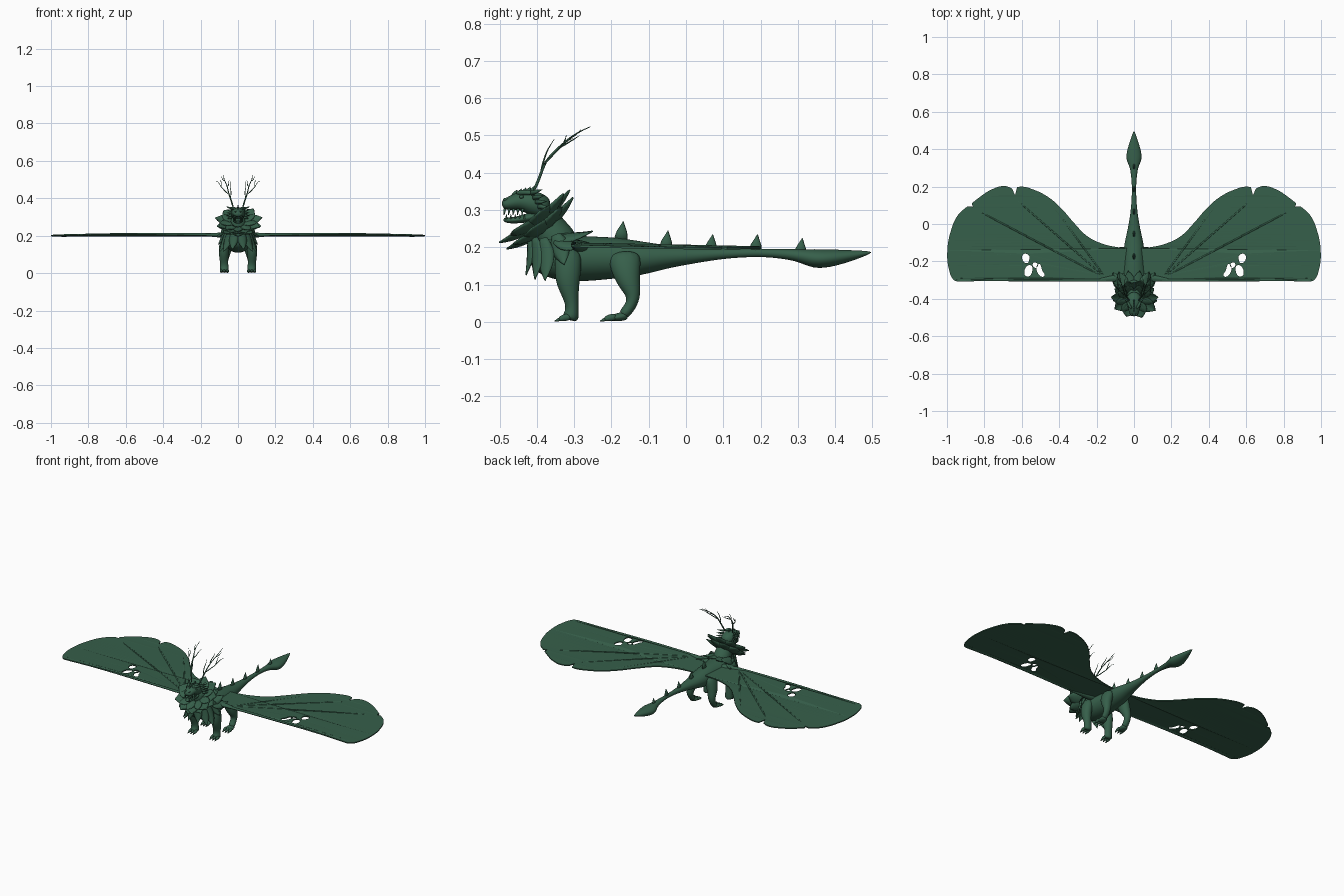
import bpy, bmesh, random
from math import sin, cos, pi
from mathutils import Vector

random.seed(4)
if "Cube" in bpy.data.objects:
    bpy.data.objects.remove(bpy.data.objects["Cube"])

green = bpy.data.materials.new("deep_green")
green.use_nodes = True
green.diffuse_color = (0.037, 0.115, 0.069, 1)
green.node_tree.nodes["Principled BSDF"].inputs["Base Color"].default_value = green.diffuse_color


def add(name, mesh, mirror=False, smooth=True, subdiv=0, solid=0):
    ob = bpy.data.objects.new(name, mesh)
    bpy.context.scene.collection.objects.link(ob)
    mesh.materials.clear()
    mesh.materials.append(green)
    for p in mesh.polygons:
        p.use_smooth = smooth
    if solid:
        ob.modifiers.new("thickness", "SOLIDIFY").thickness = solid
    if mirror:
        ob.modifiers.new("mirror", "MIRROR").use_mirror_merge = False
    if subdiv:
        m = ob.modifiers.new("smooth", "SUBSURF")
        m.levels = m.render_levels = subdiv
    return ob


def tube(name, stations, sides=12, mirror=False, subdiv=2):
    """Loft of ellipses; each station is x, y, z, side radius, depth radius."""
    bm = bmesh.new()
    pts = [Vector(s[:3]) for s in stations]
    rings = []
    for i, s in enumerate(stations):
        t = (pts[min(i + 1, len(pts) - 1)] - pts[max(i - 1, 0)]).normalized()
        ref = Vector((0, 1, 0)) if abs(t.x) > 0.9 else Vector((1, 0, 0))
        a = (ref - t * ref.dot(t)).normalized()
        b = t.cross(a)
        rings.append([bm.verts.new(pts[i] + a * s[3] * cos(k * 2 * pi / sides)
                                   + b * s[4] * sin(k * 2 * pi / sides)) for k in range(sides)])
    for r, q in zip(rings, rings[1:]):
        for k in range(sides):
            j = (k + 1) % sides
            bm.faces.new((r[k], r[j], q[j], q[k]))
    bm.faces.new(rings[0][::-1])
    bm.faces.new(rings[-1])
    bmesh.ops.recalc_face_normals(bm, faces=bm.faces)
    me = bpy.data.meshes.new(name)
    bm.to_mesh(me)
    bm.free()
    return add(name, me, mirror, True, subdiv)


def spike(name, base, tip, rx, ry, mirror=False):
    base, tip = Vector(base), Vector(tip)
    mid = base.lerp(tip, 0.45)
    return tube(name, [(*base, rx, ry), (*mid, rx * 0.75, ry * 0.75), (*tip, 0.0006, 0.0006)],
                8, mirror, 0)


def leaf(name, base, along, normal, length, width, curl=0.2, cup=0.4, mirror=False):
    """Pointed cupped leaf."""
    base, d, n = Vector(base), Vector(along).normalized(), Vector(normal)
    n = (n - d * n.dot(d)).normalized()
    side = d.cross(n)
    bm = bmesh.new()
    rows = []
    for i in range(8):
        s = i / 7
        w = width * sin(pi * (0.15 + 0.85 * s)) + 0.0005
        rows.append([bm.verts.new(base + d * s * length + side * c * w
                                  + n * (curl * s * s * length + cup * c * c * w))
                     for c in (-1, -0.5, 0, 0.5, 1)])
    for r, q in zip(rows, rows[1:]):
        for k in range(4):
            bm.faces.new((r[k], r[k + 1], q[k + 1], q[k]))
    me = bpy.data.meshes.new(name)
    bm.to_mesh(me)
    bm.free()
    return add(name, me, mirror, solid=0.004)


# Body and tail in one sweep
tube("body_and_tail", [(0, *s) for s in (
    (-.42, .19, .03, .03), (-.39, .185, .06, .056), (-.34, .175, .076, .066), (-.28, .168, .072, .062),
    (-.2, .172, .06, .058), (-.12, .17, .056, .047), (-.05, .175, .039, .031), (.02, .178, .025, .022),
    (.1, .183, .014, .013), (.2, .186, .01, .01), (.27, .182, .017, .014), (.31, .177, .024, .018),
    (.35, .167, .048, .029), (.42, .174, .031, .02), (.5, .187, .002, .003))], 16)
for i, top in enumerate((.27, .245, .235, .235, .225)):
    y = -0.17 + 0.12 * i
    spike(f"back_spine_{i + 1}", (0, y - 0.005, top - 0.052), (0, y + 0.002, top), 0.008, 0.019)

# Neck and head
tube("neck", [(0, -.32, .19, .06, .06), (0, -.37, .25, .047, .047), (0, -.39, .31, .036, .036)])
tube("skull", [(0, -.365, .3, .03, .03), (0, -.41, .32, .044, .037), (0, -.445, .326, .034, .026),
               (0, -.475, .317, .027, .019), (0, -.494, .313, .02, .012)])
tube("lower_jaw", [(0, -.39, .287, .03, .016), (0, -.44, .275, .026, .011),
                   (0, -.475, .271, .019, .008), (0, -.49, .275, .012, .006)])
tube("brow", [(.012, -.455, .345, .006, .006), (.026, -.435, .348, .009, .008),
              (.04, -.405, .345, .005, .005)], 8, True)
tube("nostril", [(.012, -.475, .331, .007, .005), (.012, -.492, .326, .006, .005)], 8, True)
tube("eye", [(.029, -.447, .335, .007, .006), (.033, -.435, .336, .007, .006)], 8, True)
for i in range(5):
    y, x = -0.486 + 0.012 * i, 0.014 + 0.003 * i
    spike(f"upper_tooth_{i + 1}", (x, y, .304), (x, y - .002, .286), .003, .004, True)
    spike(f"lower_tooth_{i + 1}", (x - .002, y + .005, .275), (x - .002, y + .004, .289), .002, .003, True)
    spike(f"crest_spine_{i + 1}", (0, y + .025, .338 + .002 * i), (0, y + .033, .354 + .003 * i), .005, .008)
    spike(f"cheek_spine_{i + 1}", (.034, -.415 + .007 * i, .345 - .012 * i),
          (.062, -.385 + .006 * i, .355 - .016 * i), .006, .007, True)

# Branching antlers
antler = {
    "main": [(.024, -.412, .345), (.035, -.392, .385), (.052, -.38, .43), (.056, -.345, .465),
             (.078, -.3, .505), (.076, -.25, .526)],
    "outer": [(.05, -.383, .42), (.075, -.36, .445), (.095, -.34, .465), (.104, -.315, .49), (.122, -.3, .492)],
    "inner": [(.04, -.39, .4), (.036, -.38, .44), (.045, -.37, .465), (.04, -.35, .495)],
    "rear": [(.056, -.35, .462), (.048, -.325, .475), (.052, -.3, .49), (.042, -.285, .5)],
    "tip": [(.07, -.315, .492), (.084, -.295, .5), (.088, -.28, .518)],
    "twig": [(.09, -.345, .46), (.088, -.325, .48), (.095, -.32, .505)],
}
for part, path in antler.items():
    r = 0.0055 if part == "main" else 0.0035
    tube("antler_" + part, [(*p, r * (1 - .75 * i / (len(path) - 1)), r * (1 - .75 * i / (len(path) - 1)))
                            for i, p in enumerate(path)], 6, True, 1)

# Leafy collar, tilted from the chin up to the back of the head
u, v, n = Vector((1, 0, 0)), Vector((0, .8, .6)), Vector((0, -.6, .8))
centre = Vector((0, -.393, .262))
for layer, (count, reach, drop) in enumerate(((9, .1, 0), (9, .092, -.022))):
    for i in range(count):
        a = (i + layer * 0.5) * 2 * pi / count + pi / 2
        d = u * cos(a) + v * sin(a)
        leaf(f"collar_leaf_{layer + 1}_{i + 1}", centre + d * 0.025 + n * drop, d, n,
             reach * random.uniform(.9, 1.08), .045, .28, .35)

# Chest and shoulder leaves
for i, (x, y, z, dx, dy, dz, ln) in enumerate((
        (.02, -.425, .225, .1, .02, -1, .1), (.045, -.41, .225, .25, .1, -1, .115),
        (.065, -.385, .225, .25, .1, -1, .12), (.075, -.35, .235, .3, .3, -1, .09))):
    leaf(f"chest_leaf_{i + 1}", (x, y, z), (dx, dy, dz), (x * 12, -1 + i * .25, .1), ln, .026, .08, -.35, True)
for i, (x, z, dx, dz) in enumerate(((.02, .24, .1, -.05), (.05, .235, .3, -.02), (.072, .222, .4, -.2))):
    leaf(f"shoulder_leaf_{i + 1}", (x, -.35, z), (dx, 1, dz), (x * 8, .1, 1), .1, .032, .1, -.3, True)

# Legs with toes
tube("front_leg", [(.062, -.315, .2, .026, .036), (.074, -.317, .14, .031, .038), (.077, -.317, .1, .027, .032),
                   (.074, -.306, .055, .022, .018), (.073, -.305, .025, .023, .019),
                   (.073, -.313, .004, .027, .026)], mirror=True)
tube("hind_leg", [(.045, -.165, .19, .025, .045), (.06, -.163, .145, .032, .043), (.07, -.152, .1, .028, .03),
                  (.073, -.138, .065, .02, .018), (.073, -.153, .035, .018, .016),
                  (.073, -.172, .015, .021, .015)], mirror=True)
tube("hind_foot", [(.073, -.155, .018, .018, .013), (.073, -.18, .013, .024, .012),
                   (.073, -.205, .009, .025, .008)], mirror=True)
for i in range(3):
    x = 0.056 + 0.017 * i
    for part, y in (("front", -.322), ("hind", -.2)):
        tube(f"{part}_toe_{i + 1}", [(x, y + .015, .014, .008, .011), (x, y - .008, .011, .009, .01),
                                     (x, y - .02, .006, .006, .006)], 8, True, 1)
        spike(f"{part}_claw_{i + 1}", (x, y - .016, .007), (x, y - .031, .002), .005, .005, True)


# Wing membrane: outline with torn notches and a cluster of holes
def wing_z(x, y):
    return 0.203 + 0.007 * sin(pi * min(x, 1) * 1.0) - 0.02 * (y + 0.3)


outline = [(0, -.13), (.08, -.125), (.17, -.105), (.25, -.065), (.32, .005), (.39, .085), (.46, .145), (.54, .185),
           (.6, .2), (.625, .197), (.636, .153), (.652, .19), (.69, .203), (.76, .185), (.83, .14), (.868, .11),
           (.862, .092), (.89, .095), (.94, .05), (.98, -.04), (.998, -.14), (.99, -.24), (.965, -.298),
           (.945, -.308), (.7, -.303), (.5, -.3), (.25, -.302), (0, -.305)]
corners = {0, 9, 10, 11, 15, 16, 17, 23, 27}
holes = [[(.595, -.165), (.565, -.165), (.56, -.19), (.575, -.21)],
         [(.54, -.21), (.515, -.215), (.525, -.235)],
         [(.555, -.22), (.585, -.27), (.565, -.28), (.548, -.265)],
         [(.51, -.215), (.505, -.275), (.48, -.278), (.49, -.25)]]
cu = bpy.data.curves.new("wing_outline", "CURVE")
cu.dimensions, cu.fill_mode, cu.extrude, cu.resolution_u = "2D", "BOTH", 0.003, 6
for k, pts in enumerate([outline] + holes):
    sp = cu.splines.new("BEZIER")
    sp.bezier_points.add(len(pts) - 1)
    sp.use_cyclic_u = True
    for i, (bp, p) in enumerate(zip(sp.bezier_points, pts)):
        bp.co = (*p, 0)
        kind = "VECTOR" if k == 0 and i in corners else "AUTO"
        bp.handle_left_type = bp.handle_right_type = kind
helper = bpy.data.objects.new("wing_helper", cu)
bpy.context.scene.collection.objects.link(helper)
bpy.context.view_layer.update()
wing = bpy.data.meshes.new_from_object(helper.evaluated_get(bpy.context.evaluated_depsgraph_get()))
bpy.data.objects.remove(helper)
for vert in wing.vertices:
    vert.co.z += wing_z(vert.co.x, vert.co.y)
add("wing_membrane", wing, True, False)

# Wing arm along the leading edge, and faint ribs
tube("wing_arm", [(x, -.301, wing_z(x, -.3), .009 - .005 * x, .009 - .006 * x)
                  for x in (.04, .2, .35, .5, .65, .8, .94)], 8, True, 1)
tube("wing_shoulder", [(.03, -.28, .2, .03, .018), (.1, -.29, .204, .018, .013), (.2, -.3, .206, .008, .008)],
     10, True)
for i, (x, y) in enumerate(((.45, .12), (.64, .14), (.85, .08))):
    steps = [(.15 + (x - .15) * s / 4, -.29 + (y + .29) * s / 4) for s in range(5)]
    tube(f"wing_rib_{i + 1}", [(a, b, wing_z(a, b), .005, .004) for a, b in steps], 6, True, 1)
